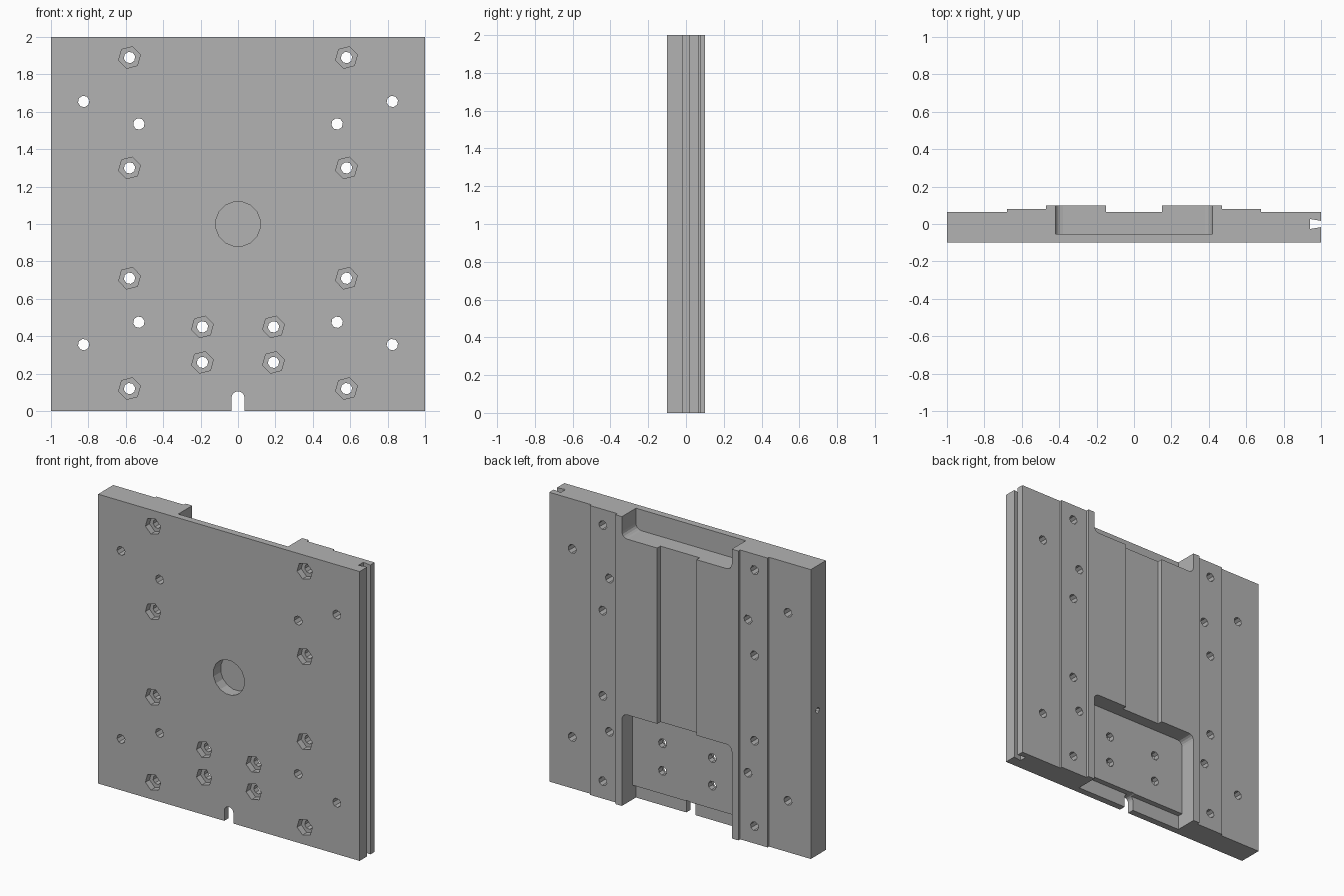
import bpy, bmesh, math
from mathutils import Matrix

if "Cube" in bpy.data.objects:
    bpy.data.objects.remove(bpy.data.objects["Cube"], do_unlink=True)

grey = bpy.data.materials.new("plain_grey")
grey.use_nodes = True
colour = (0.45, 0.45, 0.45, 1)
grey.diffuse_color = colour
grey.node_tree.nodes["Principled BSDF"].inputs["Base Color"].default_value = colour

FRONT, BACK = -0.1, 0.1


def prism(name, outline, to_3d, start, end):
    """Extrude a 2D outline between two depths; to_3d places (a, b, depth)."""
    bm = bmesh.new()
    ends = [[bm.verts.new(to_3d(a, b, d)) for a, b in outline] for d in (start, end)]
    bm.faces.new(ends[0])
    bm.faces.new(ends[1][::-1])
    for i in range(len(outline)):
        j = (i + 1) % len(outline)
        bm.faces.new((ends[0][i], ends[1][i], ends[1][j], ends[0][j]))
    bmesh.ops.recalc_face_normals(bm, faces=bm.faces)
    mesh = bpy.data.meshes.new(name)
    bm.to_mesh(mesh)
    bm.free()
    mesh.materials.append(grey)
    obj = bpy.data.objects.new(name, mesh)
    bpy.context.collection.objects.link(obj)
    return obj


def along_z(a, b, d):
    return (a, b, d)


def along_y(a, b, d):
    return (a, d, b)


def along_x(a, b, d):
    return (d, a, b)


def ring(cx, cy, r, sides, turn=0.0):
    return [(cx + r * math.cos(turn + math.tau * i / sides),
             cy + r * math.sin(turn + math.tau * i / sides)) for i in range(sides)]


def rounded(half, low, high, r, steps, round_low, round_high):
    """Rectangle centred on x with optional rounded lower and upper corners."""
    right = []
    for rounding, z, sign, first in ((round_low, low, 1, -90), (round_high, high, -1, 0)):
        if rounding:
            for i in range(steps + 1):
                t = math.radians(first + 90 * i / steps)
                right.append((half - r + r * math.cos(t), z + sign * r + r * math.sin(t)))
        else:
            right.append((half, z))
    left = [(-x, z) for x, z in reversed(right) if x > 1e-6]
    return right + left


def carve(body, cutter):
    mod = body.modifiers.new("carve", 'BOOLEAN')
    mod.operation = 'DIFFERENCE'
    mod.solver = 'EXACT'
    mod.object = cutter
    bpy.context.view_layer.objects.active = body
    bpy.ops.object.modifier_apply(modifier=mod.name)
    bpy.data.objects.remove(cutter, do_unlink=True)


# Plate: stepped back rails and a dovetail groove in the left edge
back_steps = [(0.68, 0.065), (0.68, 0.08), (0.47, 0.08), (0.47, BACK), (0.15, BACK), (0.15, 0.065)]
profile = [(-1, FRONT), (1, FRONT), (1, -0.017), (0.94, -0.027), (0.94, 0.027), (1, 0.017), (1, 0.065)]
profile += back_steps + [(-x, y) for x, y in reversed(back_steps)] + [(-1, 0.065)]
plate = prism("mounting_plate", profile, along_z, 0, 2)

# Back pockets: top recess, lower recess and the deeper strip below it
carve(plate, prism("top_recess", rounded(0.42, 1.855, 2.1, 0.04, 4, True, False), along_y, -0.053, 0.2))
carve(plate, prism("lower_recess", rounded(0.42, -0.1, 0.64, 0.04, 4, False, True), along_y, -0.015, 0.2))
carve(plate, prism("bottom_strip", rounded(0.42, -0.1, 0.1, 0.04, 4, False, False), along_y, -0.053, 0.2))

# Cable slot, blind centre bore and the small hole in the right edge
carve(plate, prism("cable_slot", rounded(0.035, -0.1, 0.105, 0.034, 4, False, True), along_y, -0.2, 0.2))
carve(plate, prism("centre_bore", ring(0, 1, 0.12, 16, math.pi / 16), along_y, -0.2, -0.02))
carve(plate, prism("edge_hole", ring(-0.01, 1, 0.02, 8), along_x, -1.1, -0.85))

# Bolt holes with hexagonal nut seats, and plain screw holes, on both sides
bolts = [(0.58, z) for z in (0.12, 0.71, 1.3, 1.89)] + [(0.19, 0.26), (0.19, 0.45)]
screws = [(0.53, 0.475), (0.53, 1.535), (0.825, 0.355), (0.825, 1.655)]
for side in (-1, 1):
    for x, z in bolts + screws:
        carve(plate, prism("hole", ring(side * x, z, 0.031, 8, 0.2), along_y, -0.2, 0.2))
    for x, z in bolts:
        carve(plate, prism("nut_seat", ring(side * x, z, 0.06, 6, 0.25), along_y, -0.2, -0.055))
